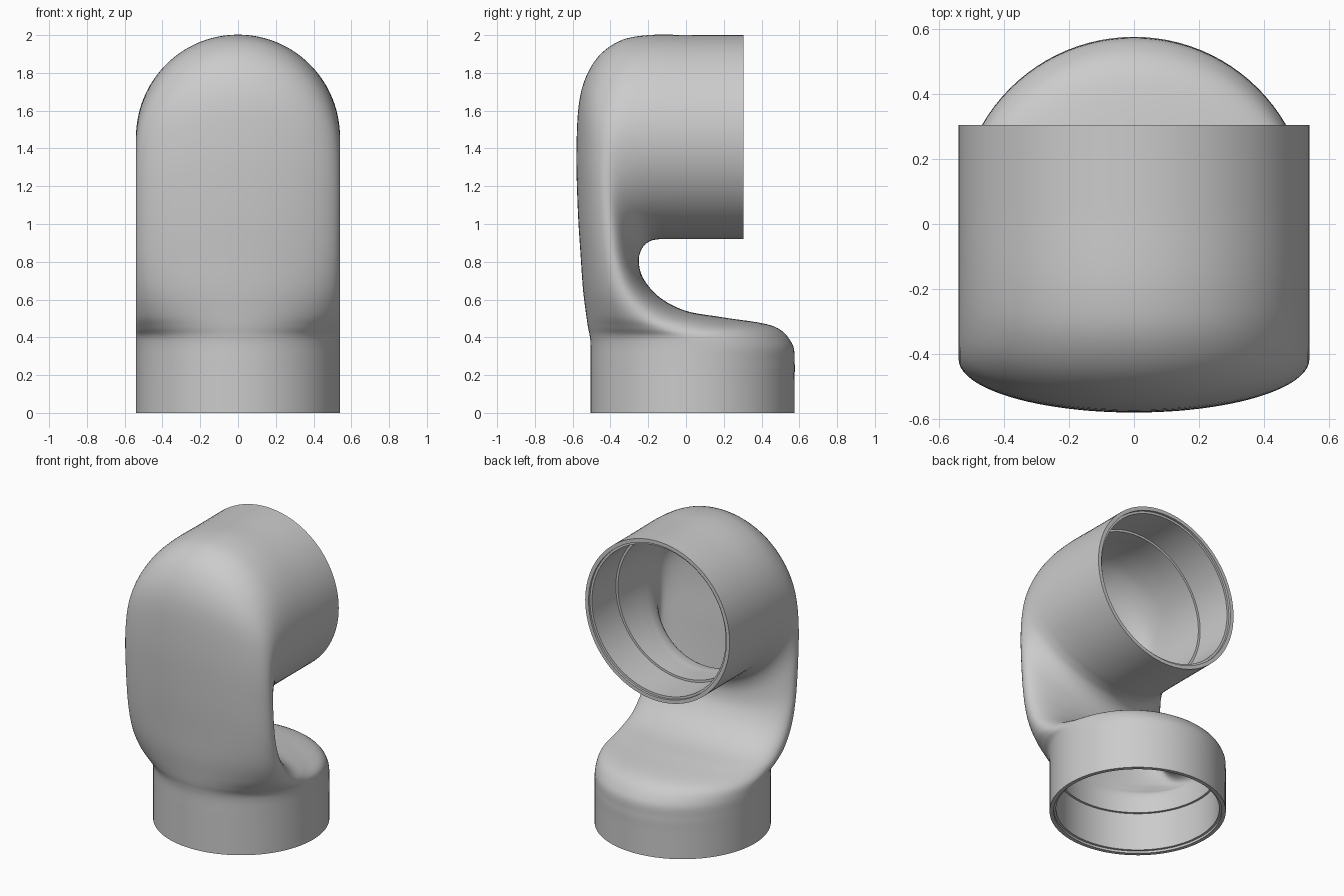
import bpy
import bmesh
import math
from mathutils import Vector

if "Cube" in bpy.data.objects:
    bpy.data.objects.remove(bpy.data.objects["Cube"], do_unlink=True)

RADIUS = 0.54
SIDES = 96
STEPS = 6
BASE_Y, MOUTH_Z, MOUTH_Y = 0.035, 1.46, 0.305
SOCKET = 0.27


def base_ring(z):
    return [(BASE_Y - RADIUS, z), (BASE_Y, z), (BASE_Y + RADIUS, z)]


def mouth_ring(y):
    return [(y, MOUTH_Z + RADIUS), (y, MOUTH_Z), (y, MOUTH_Z - RADIUS)]


# Stations along the duct: outer, widest and inner point as (y, z)
stations = [
    base_ring(0), base_ring(0.17), base_ring(SOCKET),
    [(-0.505, 0.36), (0.03, 0.355), (0.56, 0.37)],
    [(-0.51, 0.41), (0.0, 0.405), (0.46, 0.46)],
    [(-0.52, 0.46), (-0.11, 0.445), (0.2, 0.505)],
    [(-0.53, 0.53), (-0.23, 0.51), (0.0, 0.54)],
    [(-0.545, 0.65), (-0.33, 0.64), (-0.14, 0.612)],
    [(-0.557, 0.82), (-0.385, 0.82), (-0.225, 0.71)],
    [(-0.573, 1.08), (-0.41, 1.06), (-0.25, 0.8)],
    [(-0.58, 1.4), (-0.415, 1.25), (-0.235, 0.867)],
    [(-0.56, 1.68), (-0.39, 1.38), (-0.195, 0.907)],
    [(-0.485, 1.86), (-0.34, 1.435), (-0.14, 0.92)],
    [(-0.36, 1.965), (-0.26, 1.455), (-0.08, 0.92)],
    [(-0.2, 2.0), (-0.14, 1.46), (-0.03, 0.92)],
    mouth_ring(MOUTH_Y - SOCKET), mouth_ring(0.17), mouth_ring(MOUTH_Y),
]
stations = [[Vector((0, y, z)) for y, z in s] for s in stations]


def spline(a, b, c, d, t):
    """Smooth interpolation between b and c."""
    return 0.5 * (2 * b + (c - a) * t + (2 * a - 5 * b + 4 * c - d) * t ** 2
                  + (3 * b - a - 3 * c + d) * t ** 3)


def sample(first, last):
    result = []
    for i in range(first, last):
        ids = [max(i - 1, 0), i, i + 1, min(i + 2, len(stations) - 1)]
        for k in range(STEPS):
            result.append([spline(*(stations[j][n] for j in ids), k / STEPS)
                           for n in range(3)])
    result.append(stations[last])
    return result


def section(bm, points, inset):
    """One ring of the duct wall, drawn in from the outside by the inset."""
    outer, mid, inner = [Vector(p) for p in points]
    verts = []
    for i in range(SIDES):
        a = 2 * math.pi * i / SIDES
        arm = (outer if math.sin(a) >= 0 else inner) - mid
        arm -= arm.normalized() * inset
        p = mid + arm * abs(math.sin(a))
        p.x = (RADIUS - inset) * math.cos(a)
        verts.append(bm.verts.new(p))
    return verts


def socket(ring):
    """Stepped rim and socket, from the open end inward: points, inset."""
    steps = [(0, 0.025), (0.015, 0.025), (0.015, 0.04), (SOCKET, 0.04)]
    return [([Vector((0, *p)) for p in ring(depth)], inset)
            for depth, inset in steps]


# Outer skin, mouth socket, inner skin and base socket make one closed wall
last = len(stations) - 1
layers = [(s, 0) for s in sample(0, last)]
layers += socket(lambda depth: mouth_ring(MOUTH_Y - depth))
layers += [(s, 0.055) for s in reversed(sample(2, last - 2))]
layers += reversed(socket(base_ring))

bm = bmesh.new()
rings = [section(bm, points, inset) for points, inset in layers]
for r, ring in enumerate(rings):
    following = rings[(r + 1) % len(rings)]
    for i in range(SIDES):
        j = (i + 1) % SIDES
        bm.faces.new((ring[i], ring[j], following[j], following[i]))
bmesh.ops.recalc_face_normals(bm, faces=bm.faces)

mesh = bpy.data.meshes.new("elbow_duct")
bm.to_mesh(mesh)
bm.free()
duct = bpy.data.objects.new("elbow_duct", mesh)
bpy.context.collection.objects.link(duct)

# Plain grey
grey = bpy.data.materials.new("plain_grey")
grey.use_nodes = True
colour = (0.6, 0.6, 0.6, 1)
grey.diffuse_color = colour
grey.node_tree.nodes["Principled BSDF"].inputs["Base Color"].default_value = colour
mesh.materials.append(grey)

bpy.ops.object.select_all(action="DESELECT")
duct.select_set(True)
bpy.context.view_layer.objects.active = duct
bpy.ops.object.shade_smooth_by_angle(angle=math.radians(35))
